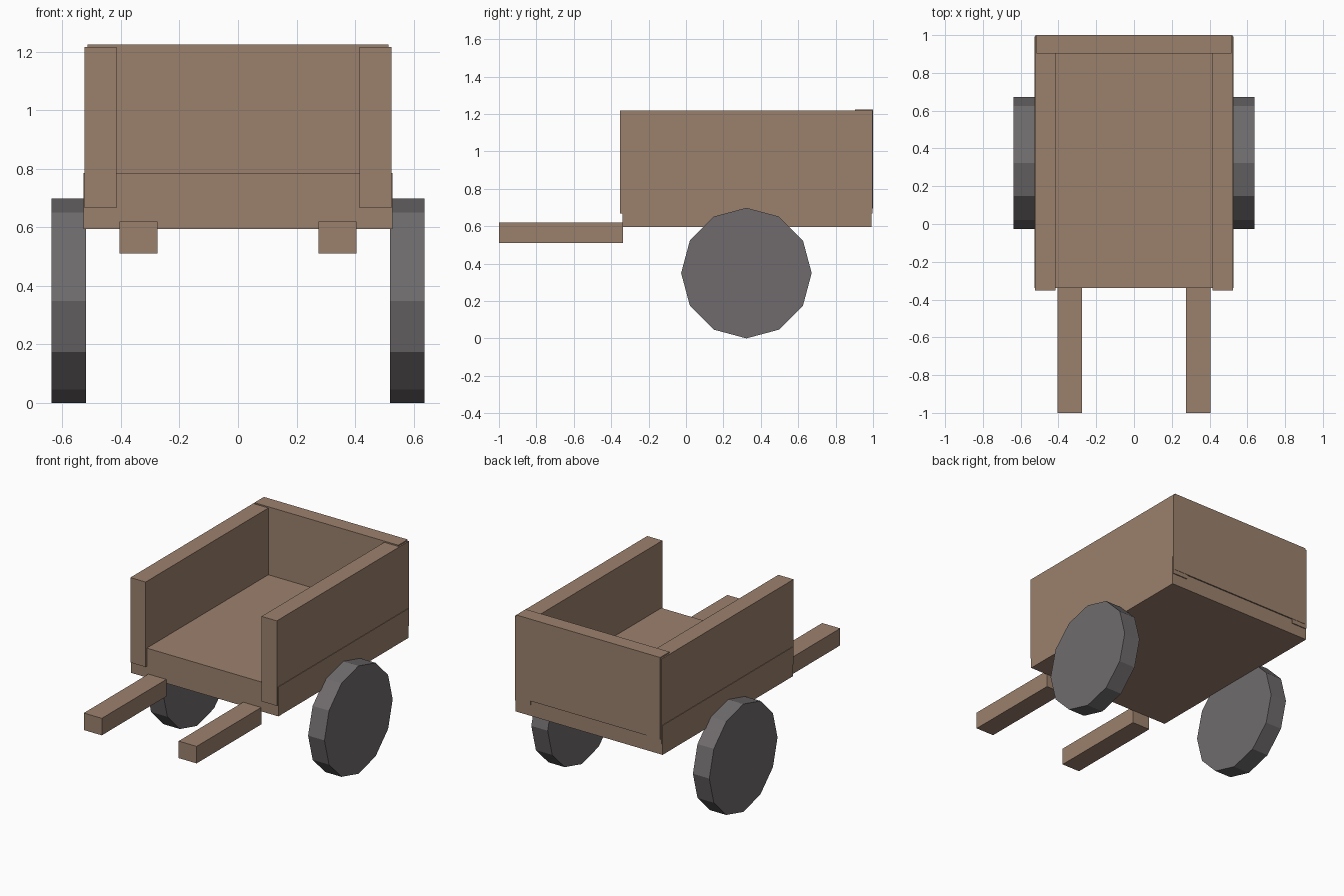
import bpy
import math

if "Cube" in bpy.data.objects:
    bpy.data.objects.remove(bpy.data.objects["Cube"])


def material(name, rgb):
    m = bpy.data.materials.new(name)
    m.diffuse_color = (*rgb, 1)
    m.use_nodes = True
    m.node_tree.nodes["Principled BSDF"].inputs["Base Color"].default_value = m.diffuse_color
    return m


wood = material("wood", (0.33, 0.22, 0.155))
dark = material("dark_wheel", (0.16, 0.148, 0.153))


def box(name, x, y, z):
    """Box from (min, max) ranges on each axis."""
    bpy.ops.mesh.primitive_cube_add(size=1, location=[sum(r) / 2 for r in (x, y, z)])
    ob = bpy.context.object
    ob.name = name
    ob.scale = [r[1] - r[0] for r in (x, y, z)]
    bpy.ops.object.transform_apply(location=False, rotation=False, scale=True)
    ob.data.materials.append(wood)


# Cart bed and back board
box("floor", (-0.527, 0.527), (-0.34, 0.992), (0.595, 0.785))
box("back_board", (-0.515, 0.515), (0.903, 1.0), (0.695, 1.225))

# Paired parts: side boards, handles and 12-sided wheels
for s, side in ((-1, "left"), (1, "right")):
    box(f"{side}_side_board", sorted((s * 0.415, s * 0.524)), (-0.352, 0.998), (0.667, 1.217))
    box(f"{side}_handle", sorted((s * 0.275, s * 0.404)), (-1.0, -0.338), (0.51, 0.62))

    bpy.ops.mesh.primitive_cylinder_add(
        vertices=12, radius=0.349, depth=0.117,
        location=(s * 0.5785, 0.323, 0.349), rotation=(0, math.pi / 2, 0))
    wheel = bpy.context.object
    wheel.name = f"{side}_wheel"
    wheel.data.materials.append(dark)
